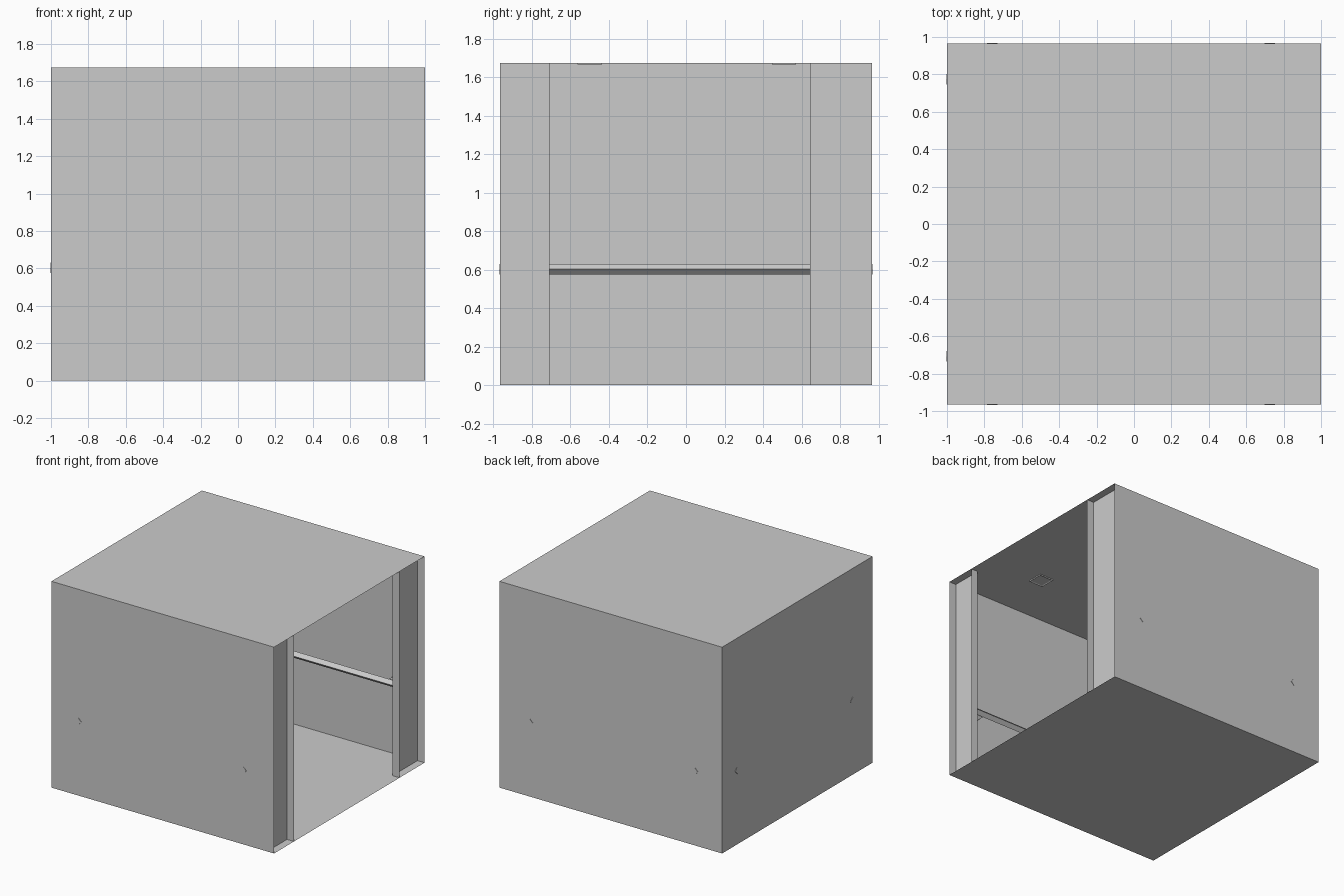
import bpy, bmesh
from math import pi
from mathutils import Vector

if "Cube" in bpy.data.objects:
    bpy.data.objects.remove(bpy.data.objects["Cube"])

X, Y, H = 1.0, 0.965, 1.675      # half width, half depth, height
JX = 0.937                       # recessed jamb plane
OPEN = (-0.71, 0.645)            # doorway edges
RZ, GAP, R = 0.603, 0.065, 0.028  # handrail height, wall gap, radius


def make(name, build):
    bm = bmesh.new()
    build(bm)
    mesh = bpy.data.meshes.new(name)
    bm.to_mesh(mesh)
    bm.free()
    ob = bpy.data.objects.new(name, mesh)
    bpy.context.collection.objects.link(ob)
    return ob


# Cab shell: thin walls swept from one plan outline, with folded door returns
plan = [(X, OPEN[0]), (JX, OPEN[0]), (JX, -Y)], [(X, -Y), (-X, -Y), (-X, Y), (X, Y)], \
       [(JX, Y), (JX, OPEN[1]), (X, OPEN[1])]


def wall(points):
    def build(bm):
        for a, b in zip(points, points[1:]):
            bm.faces.new([bm.verts.new((*p, z)) for p, z in
                          ((a, 0), (b, 0), (b, H), (a, H))])
        bmesh.ops.remove_doubles(bm, verts=bm.verts, dist=1e-5)
    return build


for name, pts in zip(("front_door_return", "cab_walls", "back_door_return"), plan):
    make(name, wall(pts))


# Floor and ceiling sheets
def sheet(z):
    return lambda bm: bm.faces.new([bm.verts.new((x * X, y * Y, z)) for x, y in
                                    ((-1, -1), (1, -1), (1, 1), (-1, 1))])


make("floor", sheet(0))
make("ceiling", sheet(H))


# Four-sided rods for the handrails and their wall brackets
def rod(name, a, b):
    a, b = Vector(a), Vector(b)

    def build(bm):
        bmesh.ops.create_cone(bm, cap_ends=True, segments=4,
                              radius1=R, radius2=R, depth=(b - a).length)
    ob = make(name, build)
    ob.location = (a + b) / 2
    d = b - a
    ob.rotation_euler = (0, pi / 2, 0) if abs(d.x) > abs(d.y) else (pi / 2, 0, 0)


# wall name, outward normal, wall distance, rail centre along the wall
for name, n, dist, mid in (("front", Vector((0, -1, 0)), Y, -0.016),
                           ("back", Vector((0, 1, 0)), Y, -0.016),
                           ("left", Vector((-1, 0, 0)), X, 0.033)):
    along = Vector((abs(n.y), abs(n.x), 0))
    base = n * (dist - GAP) + Vector((0, 0, RZ)) + along * mid
    rod(name + "_handrail", base - along * 0.87, base + along * 0.87)
    for s in (-1, 1):
        p = base + along * 0.741 * s
        rod(name + "_rail_bracket", p, p + n * (GAP + 0.003))


# Ceiling lights: shallow square frames with a recessed panel
def light(bm):
    bmesh.ops.create_cube(bm, size=1)
    bmesh.ops.scale(bm, vec=(0.125, 0.125, 0.01), verts=bm.verts)
    bottom = min(bm.faces, key=lambda f: f.calc_center_median().z)
    bmesh.ops.inset_individual(bm, faces=[bottom], thickness=0.012)
    bmesh.ops.translate(bm, vec=(0, 0, 0.005), verts=bottom.verts)


for x in (-0.49, 0.49):
    for y in (-0.5, 0.51):
        make("ceiling_light", light).location = (x, y, H - 0.005)
